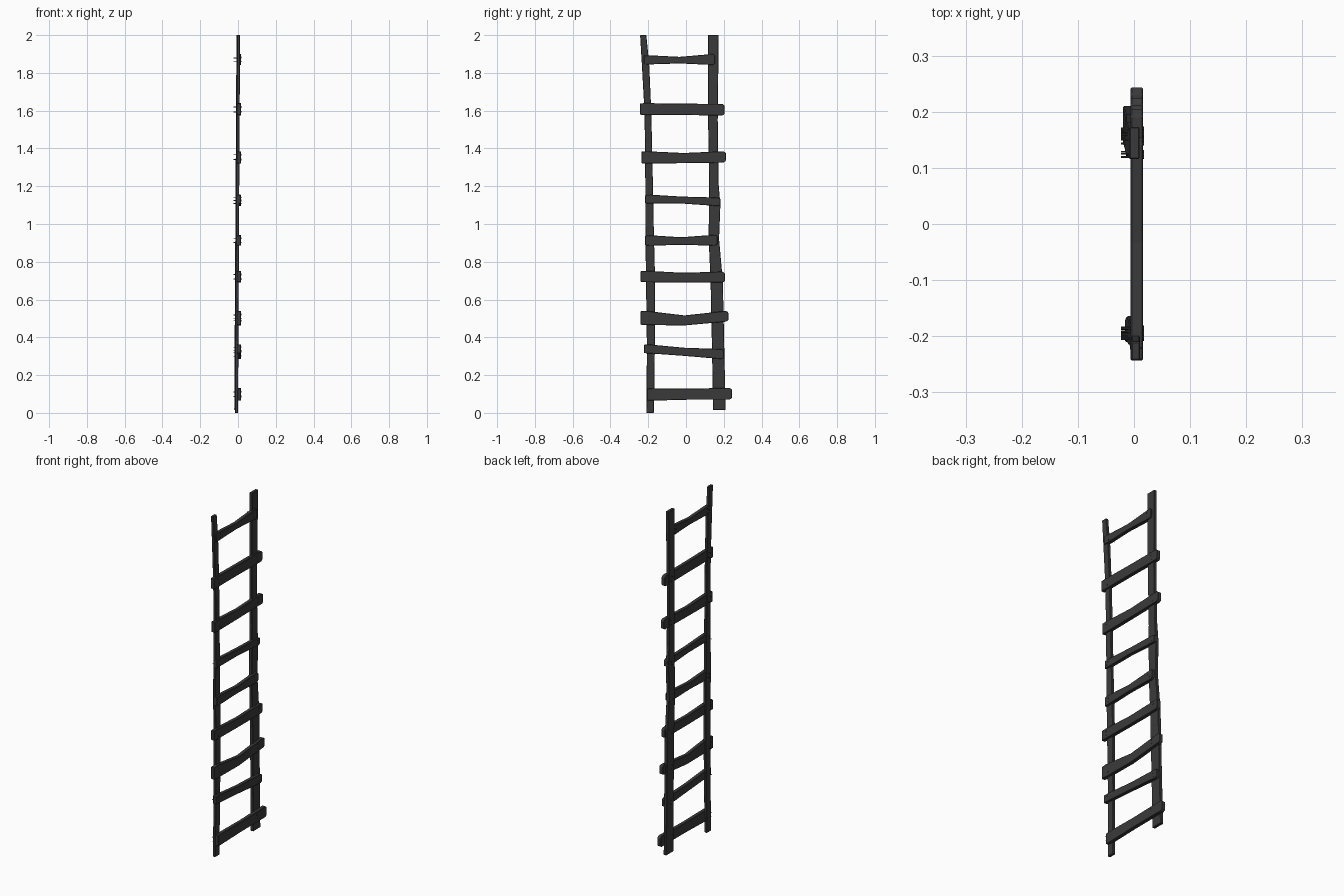
import bpy, bmesh, math, random
from mathutils import Matrix, Vector

random.seed(4)
cube = bpy.data.objects.get("Cube")
if cube:
    bpy.data.objects.remove(cube, do_unlink=True)


def make_material(name, colour):
    mat = bpy.data.materials.new(name)
    mat.use_nodes = True
    mat.diffuse_color = colour
    mat.node_tree.nodes["Principled BSDF"].inputs["Base Color"].default_value = colour
    return mat


dark_wood = make_material("dark grey wood", (0.042, 0.042, 0.042, 1))


def add_object(name, bm):
    bmesh.ops.recalc_face_normals(bm, faces=bm.faces)
    mesh = bpy.data.meshes.new(name)
    bm.to_mesh(mesh)
    bm.free()
    mesh.materials.append(dark_wood)
    obj = bpy.data.objects.new(name, mesh)
    bpy.context.collection.objects.link(obj)
    return obj


def plank(name, rings):
    """Skin a run of four-cornered rings and break the edges slightly."""
    bm = bmesh.new()
    loops = [[bm.verts.new(p) for p in ring] for ring in rings]
    for a, b in zip(loops, loops[1:]):
        for i in range(4):
            j = (i + 1) % 4
            bm.faces.new((a[i], a[j], b[j], b[i]))
    bm.faces.new(loops[0])
    bm.faces.new(loops[-1])
    obj = add_object(name, bm)
    bevel = obj.modifiers.new("worn edges", "BEVEL")
    bevel.width = 0.002
    bevel.segments = 1
    return obj


def rail(name, sections, back_low, back_high, thick):
    """Upright board; each section is height, near edge, far edge."""
    rings = []
    for z, y0, y1 in sections:
        x0 = back_low + (back_high - back_low) * z / 2
        x1 = x0 + thick
        rings.append([(x0, y0, z), (x1, y0, z), (x1, y1, z), (x0, y1, z)])
    return plank(name, rings)


def rung(name, y0, y1, left, middle, right):
    """Cross board; left, middle and right are its lower and upper heights."""
    def shrink(span, f):
        c, h = sum(span) / 2, (span[1] - span[0]) / 2
        return c - h * f, c + h * f
    stations = [(y0, shrink(left, 0.95)), (y0 + 0.03, left),
                ((y0 + y1) / 2, middle),
                (y1 - 0.012, right), (y1, shrink(right, 0.7))]
    xb, xf = -0.006, 0.016
    rings = [[(xb, y, a), (xf, y, a), (xf, y, b), (xb, y, b)]
             for y, (a, b) in stations]
    return plank(name, rings)


def nail(name, y, z):
    """Shaft driven right through, with a flat head on the rung side."""
    bm = bmesh.new()
    turn = Matrix.Rotation(math.pi / 2, 4, "Y")
    for x0, x1, r in ((-0.023, 0.016, 0.0016), (0.0155, 0.0175, 0.0035)):
        bmesh.ops.create_cone(
            bm, cap_ends=True, segments=6, radius1=r, radius2=r, depth=x1 - x0,
            matrix=Matrix.Translation(Vector(((x0 + x1) / 2, y, z))) @ turn)
    return add_object(name, bm)


# Uneven uprights
rail("front_rail", [
    (0, -0.21, -0.17), (0.34, -0.207, -0.165), (0.72, -0.212, -0.164),
    (0.95, -0.215, -0.17), (1.35, -0.216, -0.178), (1.6, -0.22, -0.184),
    (1.85, -0.234, -0.195), (2, -0.243, -0.21)], -0.016, -0.005, 0.016)
rail("back_rail", [
    (0.015, 0.143, 0.21), (0.32, 0.138, 0.203), (0.7, 0.13, 0.195),
    (0.92, 0.12, 0.175), (1.1, 0.121, 0.182), (1.22, 0.122, 0.172),
    (1.55, 0.117, 0.168), (2, 0.116, 0.173)], -0.02, -0.008, 0.018)

# Crooked rungs, bottom to top
rungs = [
    (-0.206, 0.243, (0.065, 0.13), (0.07, 0.128), (0.07, 0.133)),
    (-0.222, 0.2, (0.315, 0.362), (0.302, 0.345), (0.285, 0.338)),
    (-0.24, 0.224, (0.465, 0.54), (0.463, 0.516), (0.483, 0.54)),
    (-0.24, 0.206, (0.692, 0.752), (0.69, 0.742), (0.69, 0.748)),
    (-0.216, 0.166, (0.885, 0.94), (0.89, 0.93), (0.885, 0.943)),
    (-0.216, 0.182, (1.108, 1.155), (1.108, 1.145), (1.095, 1.14)),
    (-0.236, 0.211, (1.32, 1.385), (1.322, 1.376), (1.325, 1.385)),
    (-0.243, 0.204, (1.577, 1.64), (1.577, 1.637), (1.574, 1.636)),
    (-0.222, 0.154, (1.845, 1.893), (1.85, 1.885), (1.842, 1.9)),
]
for n, (y0, y1, left, middle, right) in enumerate(rungs, 1):
    rung(f"rung_{n}", y0, y1, left, middle, right)
    # A pair of nails at each joint
    joints = (("front", -0.195, left), ("back", min(y1 - 0.03, 0.16), right))
    for side, y, (low, high) in joints:
        for k, f in enumerate((0.3, 0.7)):
            nail(f"nail_{side}_{n}_{k + 1}", y + random.uniform(-0.012, 0.012),
                 low + (high - low) * f)
